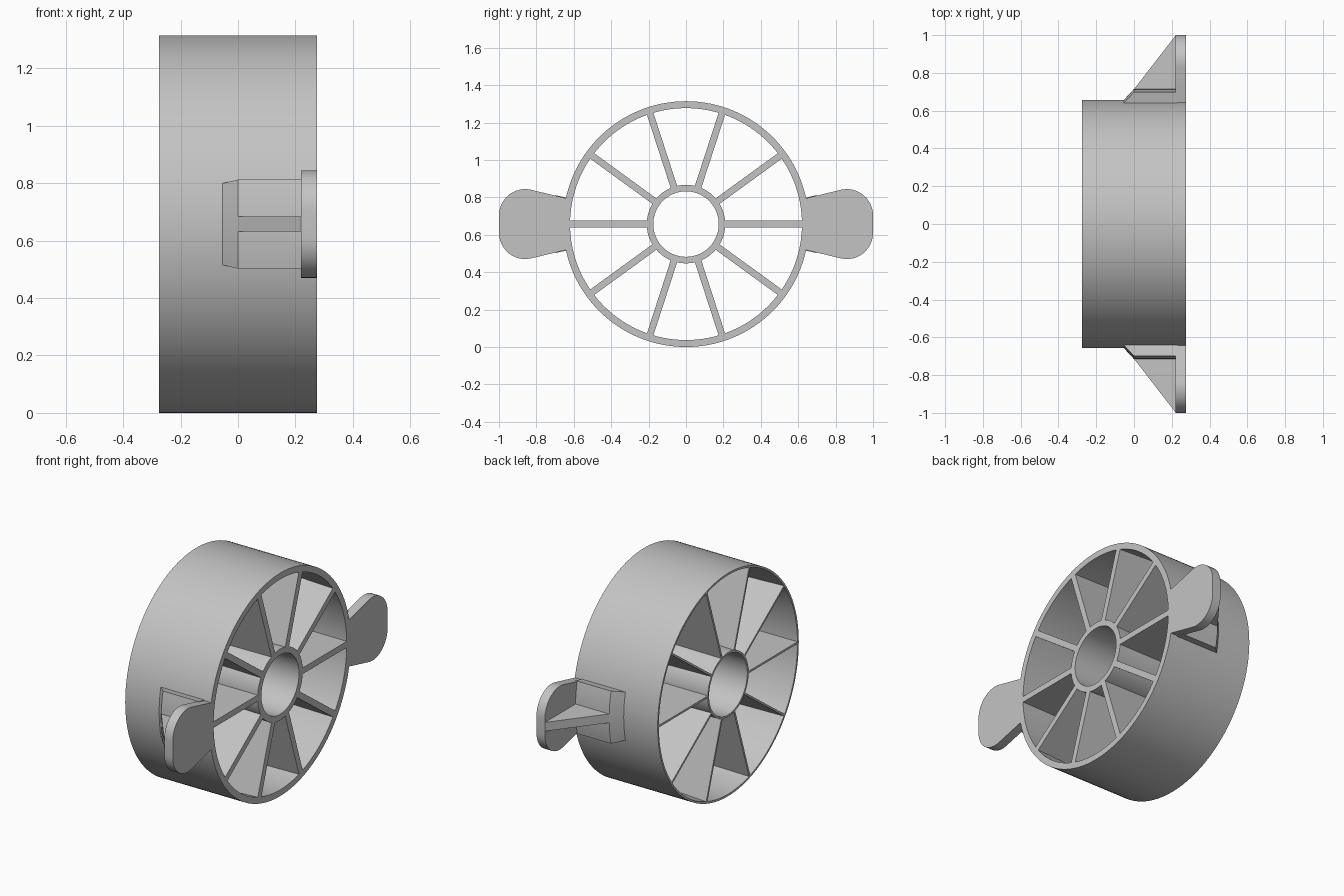
import bpy, bmesh, math
from mathutils import Vector

cube = bpy.data.objects.get("Cube")
if cube:
    bpy.data.objects.remove(cube, do_unlink=True)

R = 0.657        # wheel radius, also the axle height
HALF = 0.275     # half of the wheel width
SPOKES = 10
PLATE_X = 0.22   # inner face of the wing plates

grey = bpy.data.materials.new("plain grey")
grey.use_nodes = True
COLOUR = (0.55, 0.55, 0.55, 1)
grey.diffuse_color = COLOUR
grey.node_tree.nodes["Principled BSDF"].inputs["Base Color"].default_value = COLOUR


def finish(bm, name, smooth=False):
    """Turn a bmesh into a named object centred on the axle."""
    bmesh.ops.remove_doubles(bm, verts=bm.verts, dist=1e-5)
    bmesh.ops.recalc_face_normals(bm, faces=bm.faces)
    mesh = bpy.data.meshes.new(name)
    bm.to_mesh(mesh)
    bm.free()
    mesh.materials.append(grey)
    obj = bpy.data.objects.new(name, mesh)
    obj.location.z = R
    bpy.context.collection.objects.link(obj)
    if smooth:
        bpy.ops.object.select_all(action='DESELECT')
        obj.select_set(True)
        bpy.context.view_layer.objects.active = obj
        bpy.ops.object.shade_smooth_by_angle(angle=math.radians(30))
    return obj


def lathe(name, profile, steps, start=0.0, sweep=math.tau):
    """Revolve a closed (x, radius) profile about the axle."""
    bm = bmesh.new()
    c, s = math.cos(start), math.sin(start)
    ring = [bm.verts.new((x, r * c, r * s)) for x, r in profile]
    face = bm.faces.new(ring)
    full = sweep == math.tau
    geom = [face] + list(face.edges) + ring
    if full:
        geom = list(face.edges) + ring
        bmesh.ops.delete(bm, geom=[face], context='FACES_ONLY')
    out = bmesh.ops.spin(bm, geom=geom, axis=(1, 0, 0), cent=(0, 0, 0),
                         angle=sweep, steps=steps)
    if not full:
        # close the starting end if the sweep consumed it
        if not any(all(v in f.verts for v in ring) for f in bm.faces):
            bm.faces.new(ring)
    return finish(bm, name, smooth=True)


def prism(name, outline, offset, smooth=False):
    """Extrude a flat outline of 3D points along an offset."""
    bm = bmesh.new()
    face = bm.faces.new([bm.verts.new(p) for p in outline])
    out = bmesh.ops.extrude_face_region(bm, geom=[face], use_keep_orig=True)
    moved = [v for v in out["geom"] if isinstance(v, bmesh.types.BMVert)]
    bmesh.ops.translate(bm, verts=moved, vec=offset)
    return finish(bm, name, smooth)


# Rim and hub: walls taper towards the -x side
lathe("rim", [(-HALF, R), (HALF, R), (HALF, 0.62), (-HALF, 0.645)], 128)
lathe("hub", [(-HALF, 0.19), (HALF, 0.21), (HALF, 0.175), (-HALF, 0.178)], 64)

# Tapered spokes
for i in range(SPOKES):
    bm = bmesh.new()
    ends = []
    for x, inner, outer, half in ((-HALF, 0.184, 0.65, 0.006), (HALF, 0.195, 0.635, 0.018)):
        ends.append([bm.verts.new((x, y, z)) for y, z in
                     ((inner, -half), (outer, -half), (outer, half), (inner, half))])
    bm.faces.new(ends[0])
    bm.faces.new(ends[1])
    for k in range(4):
        n = (k + 1) % 4
        bm.faces.new((ends[0][k], ends[0][n], ends[1][n], ends[1][k]))
    finish(bm, f"spoke_{i + 1}").rotation_euler.x = math.tau * i / SPOKES

# Wings: rounded plate, curved pad on the rim and a triangular rib
ROUND = 0.14
upper = [(0.64, 0.138)]
for k in range(13):
    a = math.radians(102 - 102 * k / 12)
    upper.append((1 - ROUND + ROUND * math.cos(a), 0.047 + ROUND * math.sin(a)))
wing = upper + [(y, -z) for y, z in reversed(upper)]
PAD = math.radians(12.5)

for side, label in ((-1, "front"), (1, "back")):
    prism(f"{label}_wing_plate", [(PLATE_X, side * y, z) for y, z in wing],
          Vector((HALF - PLATE_X, 0, 0)), smooth=True)
    lathe(f"{label}_wing_pad",
          [(-0.055, 0.656), (0, 0.715), (PLATE_X + 0.01, 0.715),
           (PLATE_X + 0.01, 0.645), (-0.055, 0.645)],
          12, start=(0 if side > 0 else math.pi) - PAD, sweep=2 * PAD)
    prism(f"{label}_wing_rib",
          [(x, side * y, -0.026) for x, y in
           ((0, 0.70), (0, 0.714), (PLATE_X, 0.998), (PLATE_X + 0.01, 0.998),
            (PLATE_X + 0.01, 0.70))],
          Vector((0, 0, 0.052)))
